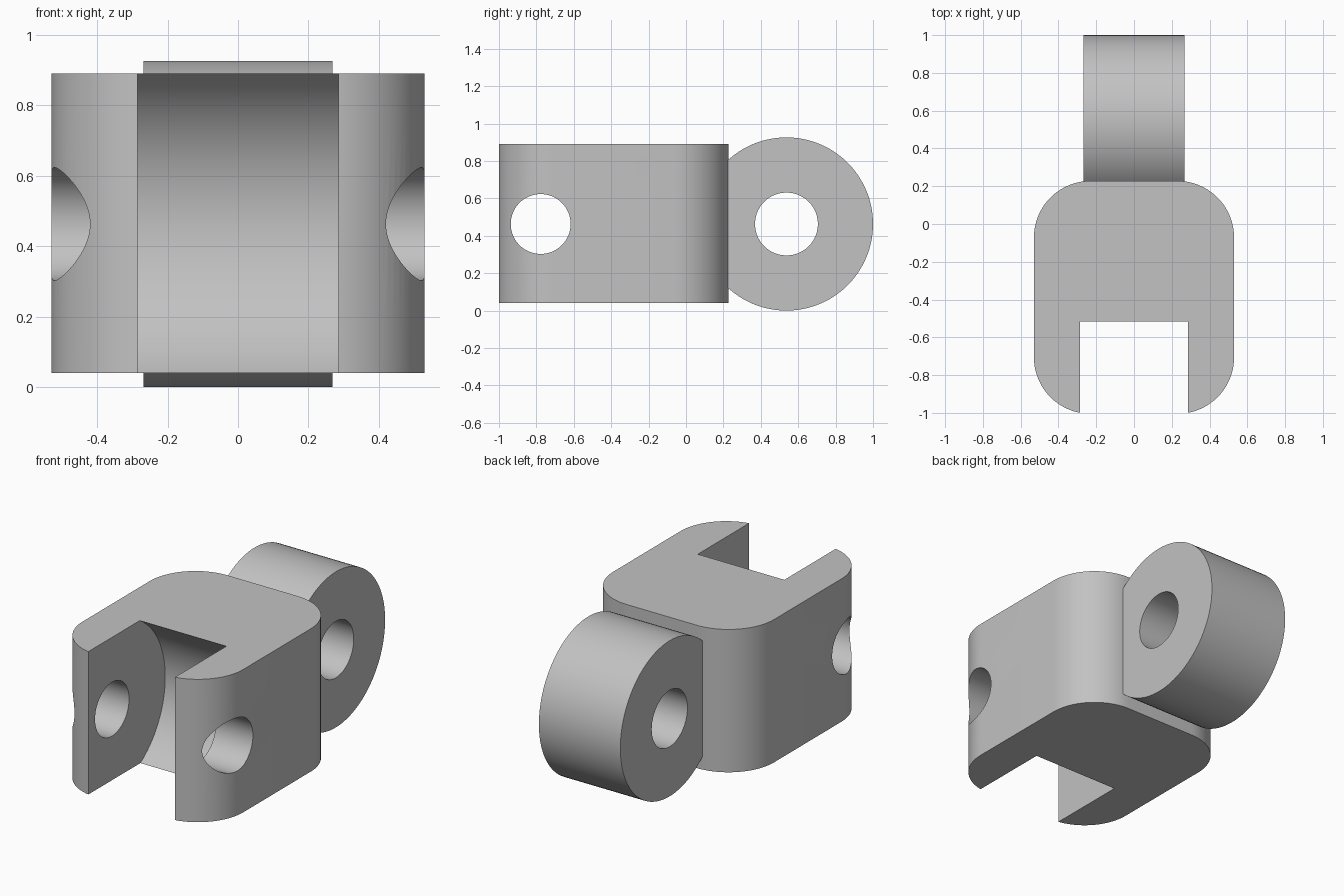
import bpy, bmesh
from math import pi, cos, sin, acos
from mathutils import Matrix, Vector

cube = bpy.data.objects.get("Cube")
if cube:
    bpy.data.objects.remove(cube, do_unlink=True)

# Main dimensions
HALF_W, FRONT, BACK = 0.53, -1.005, 0.228
BOTTOM, TOP, CORNER = 0.04, 0.89, 0.30
AXIS_Z = 0.463
PIN_Y, PIN_R, SLOT_R, SLOT_HALF = -0.777, 0.16, 0.5, 0.285
EYE_Y, EYE_R, EYE_HOLE, EYE_HALF = 0.537, 0.463, 0.168, 0.268

steel = bpy.data.materials.new("plain_grey")
steel.use_nodes = True
grey = (0.54, 0.54, 0.54, 1)
steel.diffuse_color = grey
steel.node_tree.nodes["Principled BSDF"].inputs["Base Color"].default_value = grey


def arc(cx, cy, r, start, end, n):
    """Points along a circular arc."""
    angles = [start + (end - start) * i / n for i in range(n + 1)]
    return [(cx + r * cos(a), cy + r * sin(a)) for a in angles]


def prism(name, points, direction):
    """Extrude a closed loop of 3D points into a solid."""
    bm = bmesh.new()
    face = bm.faces.new([bm.verts.new(p) for p in points])
    side = bmesh.ops.extrude_face_region(bm, geom=[face], use_keep_orig=True)["geom"]
    verts = [v for v in side if isinstance(v, bmesh.types.BMVert)]
    bmesh.ops.translate(bm, vec=Vector(direction), verts=verts)
    bmesh.ops.recalc_face_normals(bm, faces=bm.faces[:])
    mesh = bpy.data.meshes.new(name)
    bm.to_mesh(mesh)
    bm.free()
    mesh.materials.append(steel)
    obj = bpy.data.objects.new(name, mesh)
    bpy.context.collection.objects.link(obj)
    return obj


def cross_cylinder(name, y, r, half):
    """Cylinder lying along x, centred on the pin height."""
    bm = bmesh.new()
    place = Matrix.Translation((0, y, AXIS_Z)) @ Matrix.Rotation(pi / 2, 4, 'Y')
    bmesh.ops.create_cone(bm, cap_ends=True, segments=96, radius1=r, radius2=r,
                          depth=2 * half, matrix=place)
    mesh = bpy.data.meshes.new(name)
    bm.to_mesh(mesh)
    bm.free()
    mesh.materials.append(steel)
    obj = bpy.data.objects.new(name, mesh)
    bpy.context.collection.objects.link(obj)
    obj.hide_render = True
    return obj


def select(obj):
    bpy.ops.object.select_all(action='DESELECT')
    obj.select_set(True)
    bpy.context.view_layer.objects.active = obj


def cut(obj, cutter):
    """Subtract the cutter and discard it."""
    mod = obj.modifiers.new("cut", 'BOOLEAN')
    mod.operation, mod.solver, mod.object = 'DIFFERENCE', 'EXACT', cutter
    select(obj)
    bpy.ops.object.modifier_apply(modifier=mod.name)
    bpy.data.objects.remove(cutter, do_unlink=True)


# Fork body: rounded rectangle, with a round-bottomed slot and a pin hole
cx, back_c, front_c = HALF_W - CORNER, BACK - CORNER, FRONT + CORNER
corners = [(cx, back_c), (-cx, back_c), (-cx, front_c), (cx, front_c)]
outline = []
for i, (x, y) in enumerate(corners):
    outline += arc(x, y, CORNER, i * pi / 2, (i + 1) * pi / 2, 20)
fork = prism("fork_body", [(x, y, BOTTOM) for x, y in outline], (0, 0, TOP - BOTTOM))
cut(fork, cross_cylinder("slot_cutter", PIN_Y, SLOT_R, SLOT_HALF))
cut(fork, cross_cylinder("pin_hole_cutter", PIN_Y, PIN_R, 1))

# Eye lug: disc trimmed flat where it meets the fork body
trim = acos((BACK - 0.008 - EYE_Y) / EYE_R)
disc = arc(EYE_Y, AXIS_Z, EYE_R, -trim, trim, 80)
eye = prism("eye_lug", [(-EYE_HALF, y, z) for y, z in disc], (2 * EYE_HALF, 0, 0))
cut(eye, cross_cylinder("eye_hole_cutter", EYE_Y, EYE_HOLE, 1))

for part in (fork, eye):
    select(part)
    bpy.ops.object.shade_smooth_by_angle(angle=pi / 6)
